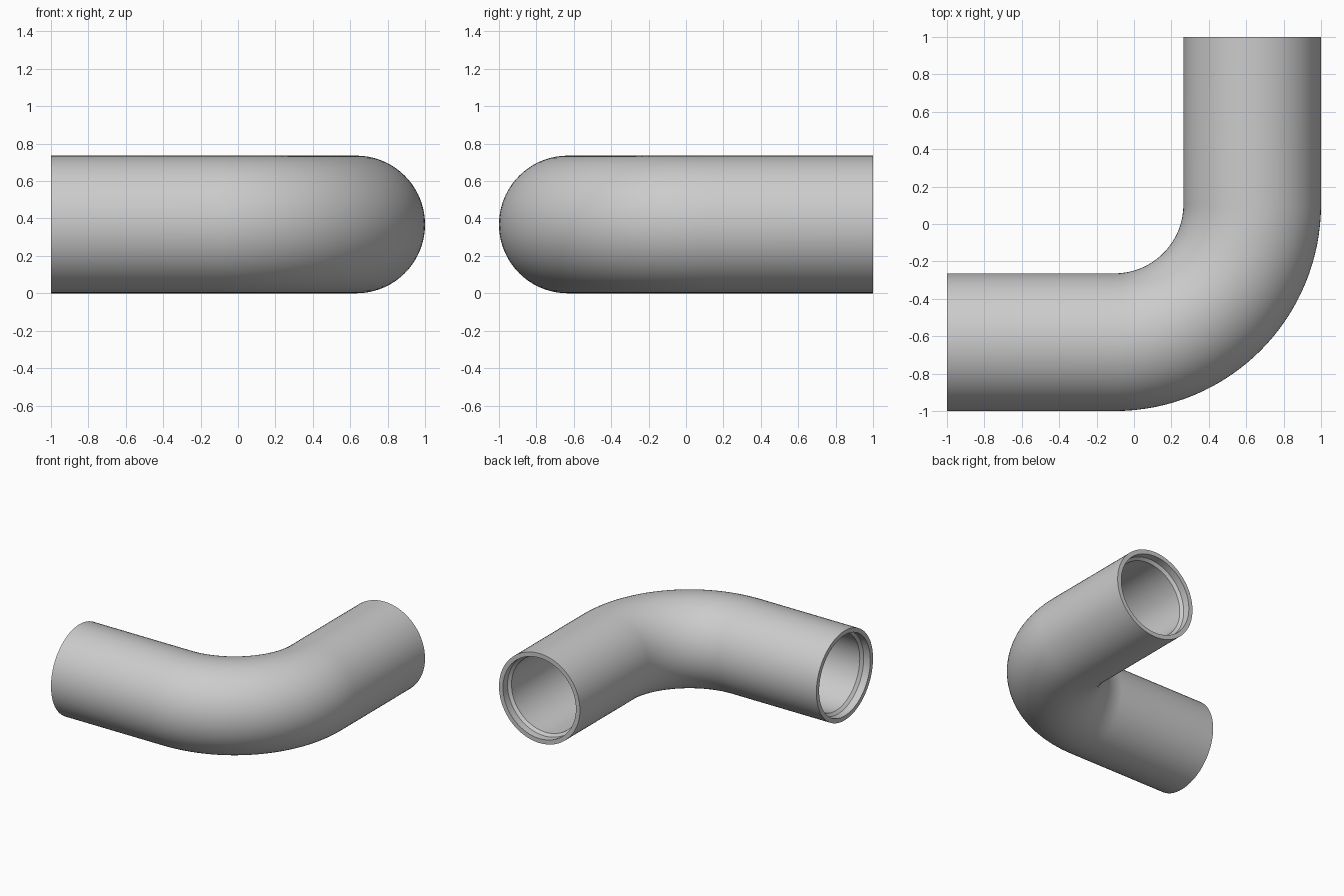
import bpy, bmesh, math
from mathutils import Vector

if "Cube" in bpy.data.objects:
    bpy.data.objects.remove(bpy.data.objects["Cube"])

R = 0.368                  # outer pipe radius
SOCKET, BORE = 0.332, 0.31  # inner radii at the mouths and along the pipe
BEND = 2 * R               # centreline bend radius
AXIS = 1 - R               # distance of the straight legs from the centre
C = Vector((BEND - AXIS, 0)).x * -1 if BEND < AXIS else AXIS - BEND  # bend centre at (C, -C)
LEG = 1 + C                # straight leg length
ARC = BEND * math.pi / 2
TOTAL = 2 * LEG + ARC
SIDES, STEPS = 72, 32


def frame(s):
    """Centre point and outward normal at distance s along the centreline."""
    t = min(max((s - LEG) / BEND, 0), math.pi / 2)
    n = Vector((math.sin(t), -math.cos(t), 0))
    p = Vector((C, -C, R)) + n * BEND
    p.x += min(s - LEG, 0)
    p.y += max(s - LEG - ARC, 0)
    return p, n


# Shell profile: outside forwards, then back through the stepped bore
bend = [LEG + ARC * i / STEPS for i in range(STEPS + 1)]
outer = [(s, R) for s in [0] + bend + [TOTAL]]
mouth = [(0, SOCKET), (0.06, SOCKET), (0.08, BORE)]
inner = mouth + [(s, BORE) for s in bend] + [(TOTAL - s, r) for s, r in reversed(mouth)]
profile = outer + inner[::-1]

bm = bmesh.new()
rings = []
for s, r in profile:
    p, n = frame(s)
    ring = []
    for k in range(SIDES):
        a = 2 * math.pi * k / SIDES
        ring.append(bm.verts.new(p + r * (math.cos(a) * n + Vector((0, 0, math.sin(a))))))
    rings.append(ring)
for i, a in enumerate(rings):
    b = rings[(i + 1) % len(rings)]
    for k in range(SIDES):
        j = (k + 1) % SIDES
        bm.faces.new((a[k], a[j], b[j], b[k]))
bmesh.ops.recalc_face_normals(bm, faces=bm.faces)

mesh = bpy.data.meshes.new("pipe_elbow")
bm.to_mesh(mesh)
bm.free()
pipe = bpy.data.objects.new("pipe_elbow", mesh)
bpy.context.collection.objects.link(pipe)

# Plain grey finish
grey = bpy.data.materials.new("grey")
grey.diffuse_color = (0.6, 0.6, 0.6, 1)
grey.use_nodes = True
grey.node_tree.nodes["Principled BSDF"].inputs["Base Color"].default_value = grey.diffuse_color
mesh.materials.append(grey)

bpy.context.view_layer.objects.active = pipe
pipe.select_set(True)
bpy.ops.object.shade_smooth_by_angle(angle=math.radians(30))
